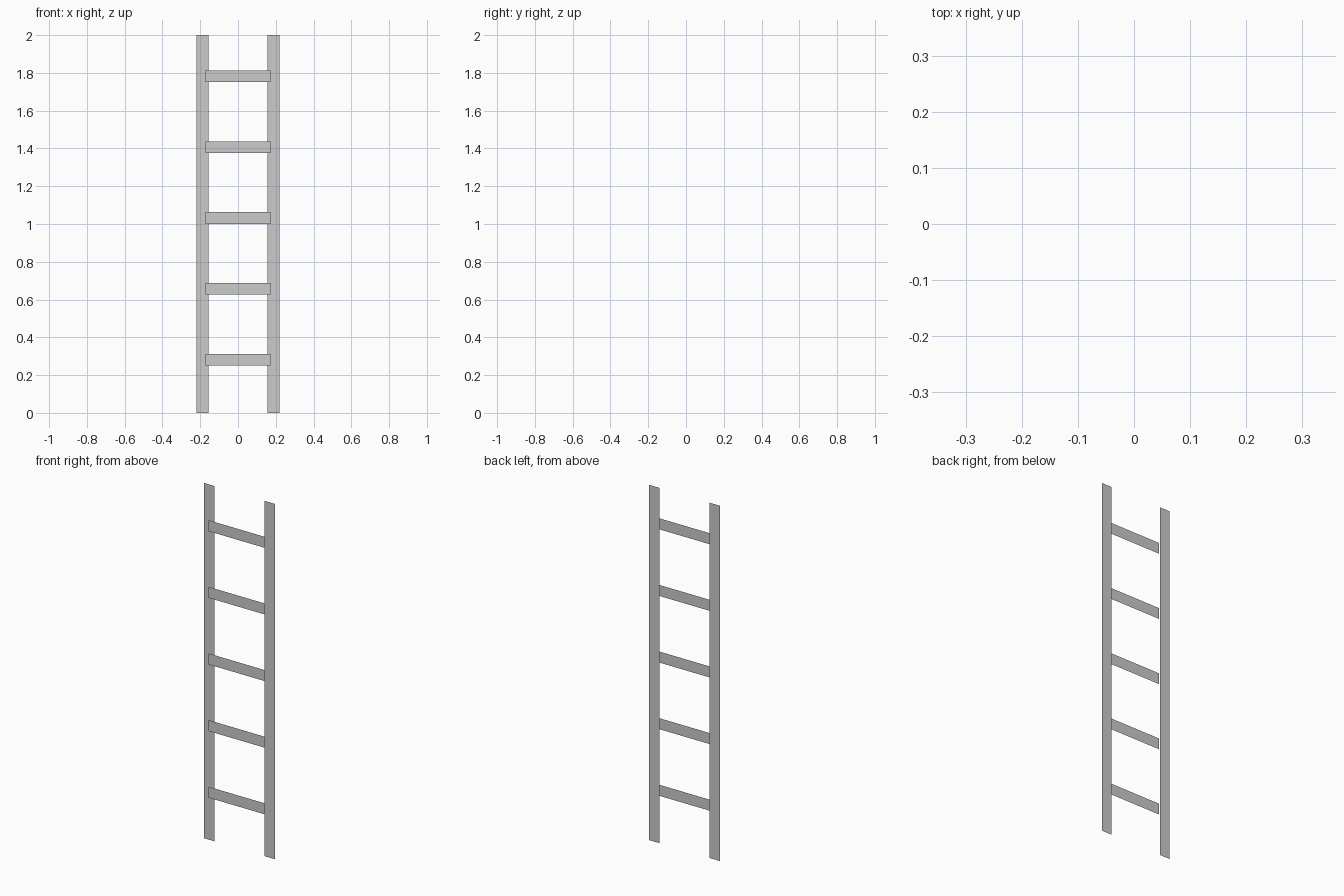
import bpy

if "Cube" in bpy.data.objects:
    bpy.data.objects.remove(bpy.data.objects["Cube"])


def flat_strip(name, x0, x1, z0, z1, y):
    """Zero-thickness upright rectangle at depth y, facing the front."""
    mesh = bpy.data.meshes.new(name)
    corners = [(x0, y, z0), (x1, y, z0), (x1, y, z1), (x0, y, z1)]
    mesh.from_pydata(corners, [], [(0, 1, 2, 3)])
    obj = bpy.data.objects.new(name, mesh)
    bpy.context.collection.objects.link(obj)
    return obj


DEPTH = 0.0135  # rungs sit slightly in front of the rails

# Side rails
flat_strip("left_rail", -0.22, -0.157, 0, 2, DEPTH)
flat_strip("right_rail", 0.157, 0.22, 0, 2, DEPTH)

# Evenly spaced rungs, ends overlapping the rails
for i in range(5):
    z = 0.282 + 0.375 * i
    flat_strip(f"rung_{i + 1}", -0.173, 0.173, z - 0.031, z + 0.031, -DEPTH)
